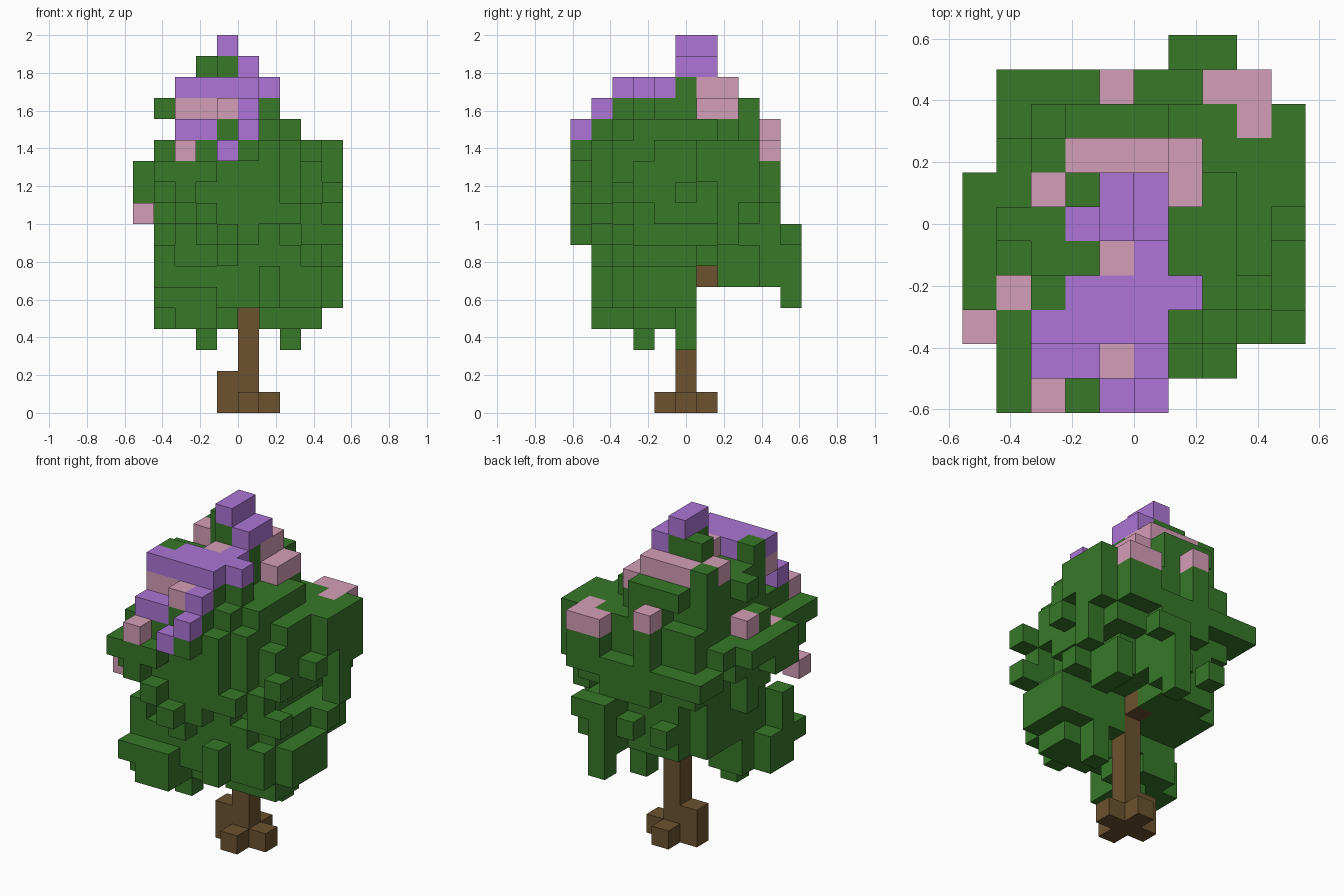
import bpy
import bmesh
from mathutils import Vector

cube = bpy.data.objects.get("Cube")
if cube:
    bpy.data.objects.remove(cube, do_unlink=True)

UNIT = 1 / 9
ORIGIN = Vector((-5, -5.5, 0))
HALF = Vector((0.5, 0.5, 0.5))
COLOURS = {
    "bark brown": (0.150, 0.084, 0.028),
    "leaf green": (0.038, 0.188, 0.022),
    "blossom purple": (0.418, 0.178, 0.672),
    "blossom pink": (0.665, 0.342, 0.474),
}
cells = {}


def painter(colour):
    """Return a function that fills an inclusive block of cells."""
    def fill(x, y, z):
        spans = [(s, s) if isinstance(s, int) else s for s in (x, y, z)]
        for i in range(spans[0][0], spans[0][1] + 1):
            for j in range(spans[1][0], spans[1][1] + 1):
                for k in range(spans[2][0], spans[2][1] + 1):
                    cells[i, j, k] = colour
    return fill


bark, leaf, purple, pink = [painter(name) for name in COLOURS]

# Rounded core of the crown
for i in range(10):
    for j in range(10):
        for k in range(7, 14):
            away = Vector((i, j, k)) + HALF - Vector((5, 5, 11))
            if (away.x / 3.95) ** 2 + (away.y / 4.4) ** 2 + (away.z / 4.4) ** 2 < 1:
                leaf(i, j, k)

# Fuller, flatter back of the crown
leaf(x=(2, 7), y=(5, 8), z=(9, 12))
leaf(x=(2, 7), y=(3, 7), z=(7, 8))
leaf(x=(3, 6), y=8, z=(7, 8))
leaf(x=(2, 5), y=(5, 7), z=6)
leaf(x=(3, 5), y=8, z=6)

# Low left lobe
leaf(x=1, y=1, z=5)
leaf(x=1, y=(2, 3), z=(4, 5))
leaf(x=(2, 3), y=1, z=(4, 5))
leaf(x=(2, 3), y=(2, 4), z=(4, 6))
leaf(x=1, y=2, z=(6, 7))
leaf(x=4, y=3, z=4)
leaf(x=3, y=3, z=3)

# Low right lobe joined across the front of the trunk
leaf(x=(6, 8), y=(3, 4), z=4)
leaf(x=(4, 8), y=(2, 4), z=(5, 6))
leaf(x=(6, 8), y=5, z=(5, 6))
leaf(x=7, y=5, z=(3, 4))
leaf(x=9, y=(3, 5), z=(5, 6))
leaf(x=6, y=1, z=(5, 6))
leaf(x=8, y=(3, 6), z=7)
leaf(x=(5, 7), y=2, z=7)
leaf(x=9, y=6, z=7)

# Leaf clumps hanging at the back
leaf(x=8, y=(7, 8), z=(6, 7))
leaf(x=6, y=(9, 10), z=(6, 8))
leaf(x=6, y=10, z=5)
leaf(x=7, y=10, z=8)
leaf(x=5, y=9, z=7)
leaf(x=3, y=9, z=7)

# Sprigs on the front
leaf(x=4, y=1, z=(7, 8))
leaf(x=4, y=0, z=8)
leaf(x=3, y=0, z=9)
leaf(x=2, y=0, z=10)
leaf(x=(1, 3), y=0, z=11)
leaf(x=(1, 3), y=(1, 2), z=(10, 11))
leaf(x=(2, 5), y=1, z=12)
leaf(x=5, y=0, z=12)
leaf(x=5, y=1, z=10)
leaf(x=6, y=1, z=10)
leaf(x=7, y=1, z=9)

# Sprigs on the left side
leaf(x=8, y=2, z=(8, 9))
leaf(x=9, y=2, z=8)
leaf(x=9, y=2, z=10)
leaf(x=8, y=3, z=11)
leaf(x=9, y=5, z=10)
leaf(x=8, y=(6, 8), z=(9, 11))
leaf(x=9, y=7, z=(8, 9))
leaf(x=9, y=(7, 8), z=(10, 12))
leaf(x=9, y=6, z=(11, 12))
leaf(x=8, y=(5, 7), z=12)

# Sprigs on the right side
leaf(x=0, y=(3, 4), z=10)
leaf(x=0, y=(3, 6), z=11)
leaf(x=1, y=5, z=8)
leaf(x=1, y=7, z=11)
leaf(x=1, y=(8, 9), z=10)
leaf(x=1, y=5, z=14)

# Sprigs on the back
leaf(x=(2, 3), y=9, z=10)
leaf(x=4, y=9, z=(9, 12))
leaf(x=(5, 6), y=9, z=(9, 10))
leaf(x=(7, 8), y=9, z=(10, 11))

# Green steps under the blossoms
leaf(x=(2, 5), y=(2, 6), z=14)
leaf(x=6, y=3, z=14)
leaf(x=2, y=7, z=(13, 15))
leaf(x=(3, 5), y=(7, 8), z=14)
leaf(x=2, y=3, z=15)
leaf(x=(4, 5), y=5, z=15)
leaf(x=(3, 4), y=6, z=(15, 16))
leaf(x=4, y=5, z=16)
leaf(x=5, y=1, z=13)

# Purple blossoms running from the tip down the front
purple(x=4, y=(5, 6), z=17)
purple(x=5, y=(5, 6), z=16)
purple(x=5, y=4, z=15)
purple(x=(3, 6), y=3, z=15)
purple(x=(2, 5), y=2, z=15)
purple(x=3, y=5, z=14)
purple(x=5, y=1, z=14)
purple(x=(2, 3), y=1, z=13)
purple(x=5, y=0, z=13)
purple(x=4, y=0, z=12)

# Pink blossoms
pink(x=4, y=4, z=15)
pink(x=4, y=1, z=14)
pink(x=(2, 3), y=2, z=14)
pink(x=2, y=0, z=12)
pink(x=(3, 5), y=7, z=15)
pink(x=5, y=6, z=15)
pink(x=6, y=(6, 7), z=14)
pink(x=2, y=6, z=15)
pink(x=4, y=9, z=13)
pink(x=(7, 8), y=9, z=12)
pink(x=8, y=8, z=12)
pink(x=1, y=3, z=11)
pink(x=1, y=5, z=12)
pink(x=0, y=2, z=9)

# Trunk with spreading roots and a short branch
bark(x=5, y=5, z=(0, 6))
bark(x=5, y=6, z=6)
bark(x=(4, 6), y=5, z=0)
bark(x=5, y=(4, 6), z=0)
bark(x=4, y=5, z=1)


def build(name, colour):
    """Make one object from the outer faces of all cells of a colour."""
    bm = bmesh.new()
    for cell, painted in cells.items():
        if painted != colour:
            continue
        middle = Vector(cell) + HALF
        for axis in range(3):
            for sign in (-1, 1):
                near = list(cell)
                near[axis] += sign
                if tuple(near) in cells:
                    continue
                out, u, v = Vector(), Vector(), Vector()
                out[axis] = sign / 2
                u[(axis + 1) % 3] = sign / 2
                v[(axis + 2) % 3] = 1 / 2
                corners = (-u - v, u - v, u + v, v - u)
                bm.faces.new([bm.verts.new((middle + out + c + ORIGIN) * UNIT)
                              for c in corners])
    bmesh.ops.remove_doubles(bm, verts=bm.verts, dist=0.001)
    mesh = bpy.data.meshes.new(name)
    bm.to_mesh(mesh)
    bm.free()
    mat = bpy.data.materials.new(colour)
    mat.use_nodes = True
    rgba = (*COLOURS[colour], 1)
    mat.diffuse_color = rgba
    mat.node_tree.nodes["Principled BSDF"].inputs["Base Color"].default_value = rgba
    mesh.materials.append(mat)
    bpy.context.collection.objects.link(bpy.data.objects.new(name, mesh))


for part, colour in zip(("trunk", "leaves", "purple_blossoms", "pink_blossoms"), COLOURS):
    build(part, colour)
